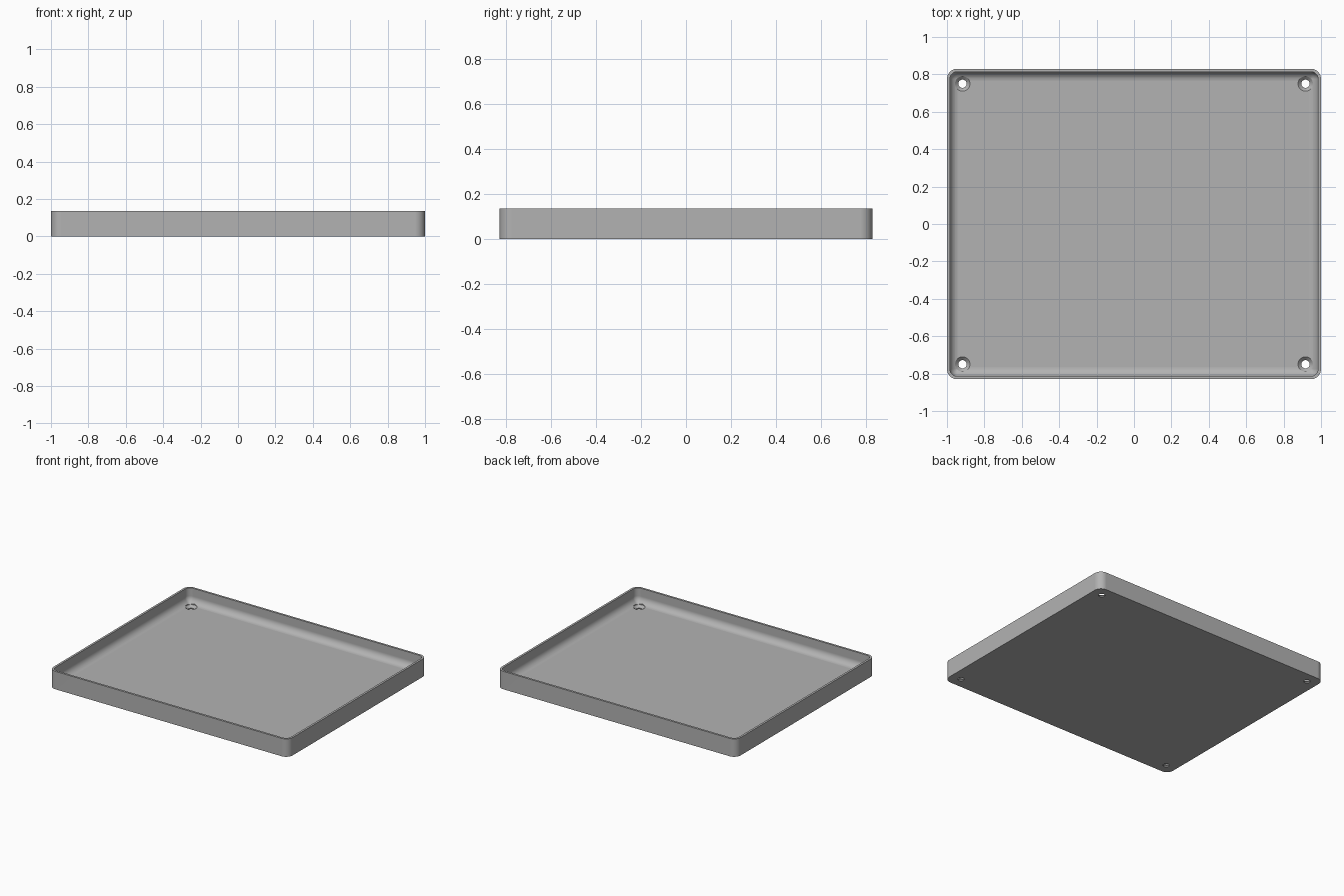
import bpy, bmesh, math

cube = bpy.data.objects.get("Cube")
if cube:
    bpy.data.objects.remove(cube, do_unlink=True)

HX, HY, HEIGHT = 1.0, 0.83, 0.135
CORNER, WALL, FLOOR, FILLET = 0.055, 0.016, 0.025, 0.05
HOLE_X, HOLE_Y, HOLE_R, SINK_R = 0.917, 0.75, 0.022, 0.04

grey = bpy.data.materials.new("light grey")
grey.use_nodes = True
colour = (0.45, 0.45, 0.45, 1)
grey.diffuse_color = colour
grey.node_tree.nodes["Principled BSDF"].inputs["Base Color"].default_value = colour


def rounded_rect(inset, steps=10):
    """Points of a rounded rectangle, moved in from the outer edge."""
    r = max(CORNER - inset, 0.004)
    cx, cy = HX - inset - r, HY - inset - r
    points = []
    for quarter, (sx, sy) in enumerate([(1, 1), (-1, 1), (-1, -1), (1, -1)]):
        for i in range(steps + 1):
            a = (quarter + i / steps) * math.pi / 2
            points.append((sx * cx + r * math.cos(a), sy * cy + r * math.sin(a)))
    return points


def circle(x, y, r, n=32):
    return [(x + r * math.cos(2 * math.pi * i / n),
             y + r * math.sin(2 * math.pi * i / n)) for i in range(n)]


def add_stack(bm, sections):
    """Join matching outlines at rising heights and cap both ends."""
    loops = [[bm.verts.new((x, y, z)) for x, y in pts] for pts, z in sections]
    for low, high in zip(loops, loops[1:]):
        for i in range(len(low)):
            j = (i + 1) % len(low)
            bm.faces.new((low[i], low[j], high[j], high[i]))
    bm.faces.new(loops[0][::-1])
    bm.faces.new(loops[-1])


def make_object(name, bm):
    bmesh.ops.recalc_face_normals(bm, faces=bm.faces)
    mesh = bpy.data.meshes.new(name)
    bm.to_mesh(mesh)
    bm.free()
    mesh.materials.append(grey)
    obj = bpy.data.objects.new(name, mesh)
    bpy.context.collection.objects.link(obj)
    return obj


# Tray: outer wall, rim, inner wall, rounded fillet, floor
sections = [(rounded_rect(0), 0), (rounded_rect(0), HEIGHT), (rounded_rect(WALL), HEIGHT)]
for i in range(11):
    a = i / 10 * math.pi / 2
    inset = WALL + FILLET * (1 - math.cos(a))
    sections.append((rounded_rect(inset), FLOOR + FILLET * (1 - math.sin(a))))
bm = bmesh.new()
add_stack(bm, sections)
tray = make_object("tray", bm)

# Countersunk screw holes in the four corners
bm = bmesh.new()
for sx in (-1, 1):
    for sy in (-1, 1):
        x, y = sx * HOLE_X, sy * HOLE_Y
        add_stack(bm, [(circle(x, y, HOLE_R), -0.05),
                       (circle(x, y, HOLE_R), FLOOR - (SINK_R - HOLE_R)),
                       (circle(x, y, SINK_R), FLOOR),
                       (circle(x, y, SINK_R), FLOOR + FILLET)])
cutter = make_object("hole_cutter", bm)
cutter.hide_render = True

holes = tray.modifiers.new("holes", "BOOLEAN")
holes.operation = "DIFFERENCE"
holes.solver = "EXACT"
holes.object = cutter
bpy.ops.object.select_all(action="DESELECT")
tray.select_set(True)
bpy.context.view_layer.objects.active = tray
bpy.ops.object.modifier_apply(modifier="holes")
bpy.data.objects.remove(cutter, do_unlink=True)

# Smooth curves with crisp edges and a flat floor
bpy.ops.object.shade_smooth_by_angle(angle=math.radians(30))
normals = tray.modifiers.new("normals", "WEIGHTED_NORMAL")
normals.keep_sharp = True
